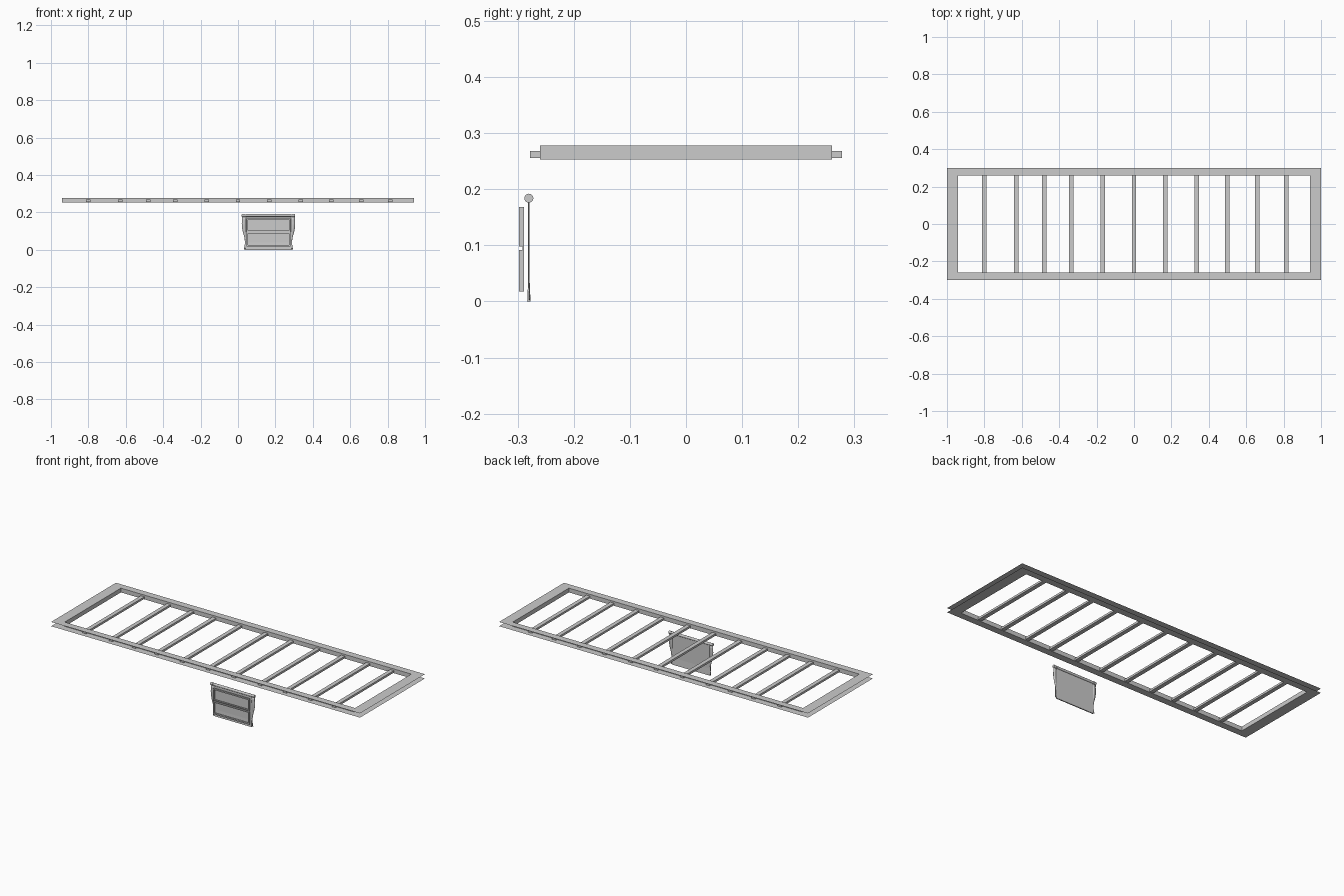
import bpy, bmesh, math
from mathutils import Matrix

if "Cube" in bpy.data.objects:
    bpy.data.objects.remove(bpy.data.objects["Cube"])


def finish(name, bm, angle=None):
    bmesh.ops.recalc_face_normals(bm, faces=bm.faces[:])
    me = bpy.data.meshes.new(name)
    bm.to_mesh(me)
    bm.free()
    ob = bpy.data.objects.new(name, me)
    bpy.context.collection.objects.link(ob)
    if angle:
        bpy.context.view_layer.objects.active = ob
        ob.select_set(True)
        bpy.ops.object.shade_smooth_by_angle(angle=math.radians(angle))
        ob.select_set(False)
    return ob


def add_box(bm, x0, x1, y0, y1, z0, z1):
    m = Matrix.Translation(((x0 + x1) / 2, (y0 + y1) / 2, (z0 + z1) / 2))
    m = m @ Matrix.Diagonal((x1 - x0, y1 - y0, z1 - z0, 1))
    return bmesh.ops.create_cube(bm, size=1, matrix=m)['verts']


def add_rod(bm, x0, x1, y, z, r, sides=20):
    m = Matrix.Translation(((x0 + x1) / 2, y, z)) @ Matrix.Rotation(math.pi / 2, 4, 'Y')
    bmesh.ops.create_cone(bm, cap_ends=True, segments=sides, radius1=r,
                          radius2=r, depth=x1 - x0, matrix=m)


# Ladder rim: thin channel, open outward, swept around a rectangle
bm = bmesh.new()
rings = []
for hx, hy, z in [(1, .3, .278), (.94, .26, .278), (.94, .26, .253), (1, .3, .253)]:
    rings.append([bm.verts.new((sx * hx, sy * hy, z))
                  for sx, sy in [(-1, -1), (1, -1), (1, 1), (-1, 1)]])
for a, b in zip(rings, rings[1:]):
    for i in range(4):
        j = (i + 1) % 4
        bm.faces.new((a[i], a[j], b[j], b[i]))
finish("ladder_rim", bm)

# Rungs: flat tubes passing through the long sides
bm = bmesh.new()
for x in (-.8, -.63, -.48, -.335, -.168, 0, .166, .336, .498, .66, .815):
    add_box(bm, x - .012, x + .012, -.278, .278, .256, .268)
finish("rungs", bm)

# Hanging rod with end knobs
CX, PY, RZ = .163, -.28, .184
bm = bmesh.new()
add_rod(bm, .02, .305, PY, RZ, .006)
for s in (-1, 1):
    add_rod(bm, CX + s * .134 - .008, CX + s * .134 + .008, PY, RZ, .008)
finish("hanging_rod", bm, 40)

# Sleeve of the hanging panel around the rod
bm = bmesh.new()
add_rod(bm, .042, .284, PY, RZ, .0075)
finish("panel_sleeve", bm, 40)

# Flat back panel
bm = bmesh.new()
add_box(bm, .042, .284, PY - .0012, PY + .0012, .002, .184)
finish("back_panel", bm)

# Curved side flaps, mirrored about the panel centre
profile = [(.142, .180), (.141, .160), (.143, .140), (.142, .120), (.137, .095),
           (.130, .070), (.126, .045), (.127, .025), (.131, .003)]
bm = bmesh.new()
for s in (-1, 1):
    rows = []
    for w, z in profile:
        bulge = .002 * max(0, 1 - z / .05)
        rows.append((bm.verts.new((CX + s * .119, PY, z)),
                     bm.verts.new((CX + s * w, PY + bulge, z))))
    for a, b in zip(rows, rows[1:]):
        bm.faces.new((a[0], a[1], b[1], b[0]))
flaps = finish("side_flaps", bm, 40)
mod = flaps.modifiers.new("thickness", 'SOLIDIFY')
mod.thickness = .0015
mod.offset = 0

# Weighted hem along the bottom
bm = bmesh.new()
vs = add_box(bm, .040, .286, PY - .003, PY + .003, 0, .040)
for v in vs:
    if v.co.z > .02:
        v.co.y = PY + (v.co.y - PY) * .4
finish("bottom_hem", bm)

# Front frame in two open halves joined by a middle bar
bm = bmesh.new()
X0, X1, Y0, Y1, T = .046, .280, -.298, -.289, .007
for z0, z1 in ((.018, .092), (.098, .168)):
    for x in (X0, X1 - T):
        add_box(bm, x, x + T, Y0, Y1, z0, z1)
add_box(bm, X0 + T, X1 - T, Y0, Y1, .018, .018 + T)
add_box(bm, X0 + T, X1 - T, Y0, Y1, .168 - T, .168)
add_box(bm, X0 + T, X1 - T, Y0, Y1, .087, .092)
add_box(bm, X0 + T, X1 - T, Y0, Y1, .098, .103)
add_box(bm, X0, X1, Y1 - .002, Y1, .092, .098)
finish("front_frame", bm)
